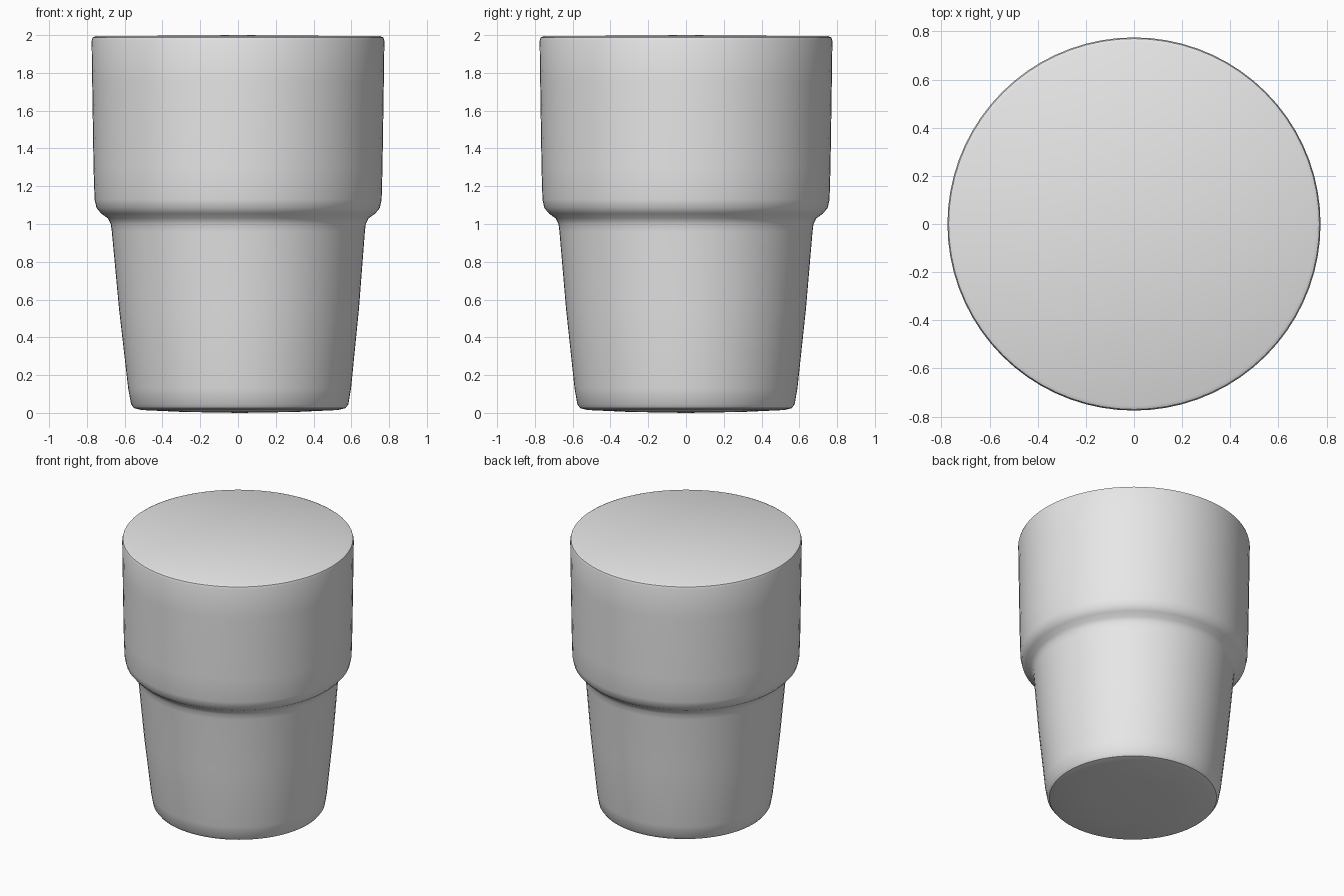
import bpy
import math
import bmesh

cube = bpy.data.objects.get("Cube")
if cube:
    bpy.data.objects.remove(cube, do_unlink=True)

# Single plain grey
grey = bpy.data.materials.new("plain grey")
grey.use_nodes = True
grey.diffuse_color = (0.8, 0.8, 0.8, 1)
grey.node_tree.nodes["Principled BSDF"].inputs["Base Color"].default_value = (0.8, 0.8, 0.8, 1)

SIDES = 72

# Closed cup outline as (radius, height), from base centre to lid centre
profile = [
    (0, 0), (0.3, 0.005), (0.52, 0.015), (0.56, 0.025), (0.575, 0.045),
    (0.59, 0.13), (0.635, 0.55), (0.67, 0.96), (0.675, 1.0), (0.69, 1.03),
    (0.725, 1.055), (0.75, 1.085), (0.76, 1.13), (0.765, 1.3),
    (0.772, 1.75), (0.775, 1.97), (0.77, 1.987), (0.755, 1.994), (0, 2.0),
]

# Revolve the outline around the vertical axis
bm = bmesh.new()
points = [bm.verts.new((r, 0, z)) for r, z in profile]
edges = [bm.edges.new(pair) for pair in zip(points, points[1:])]
bmesh.ops.spin(bm, geom=points + edges, cent=(0, 0, 0), axis=(0, 0, 1),
               angle=math.tau, steps=SIDES, use_merge=True)
bmesh.ops.remove_doubles(bm, verts=bm.verts, dist=0.0005)
bmesh.ops.recalc_face_normals(bm, faces=bm.faces)

# Lower body sits slightly off axis
for v in bm.verts:
    if v.co.z < 1.2:
        v.co.x += 0.008 * (1.2 - v.co.z)

mesh = bpy.data.meshes.new("cup_body")
bm.to_mesh(mesh)
bm.free()
mesh.materials.append(grey)
cup = bpy.data.objects.new("cup_body", mesh)
bpy.context.collection.objects.link(cup)

# Smooth walls with crisp rims
bpy.ops.object.select_all(action="DESELECT")
cup.select_set(True)
bpy.context.view_layer.objects.active = cup
bpy.ops.object.shade_smooth_by_angle(angle=math.radians(35))
